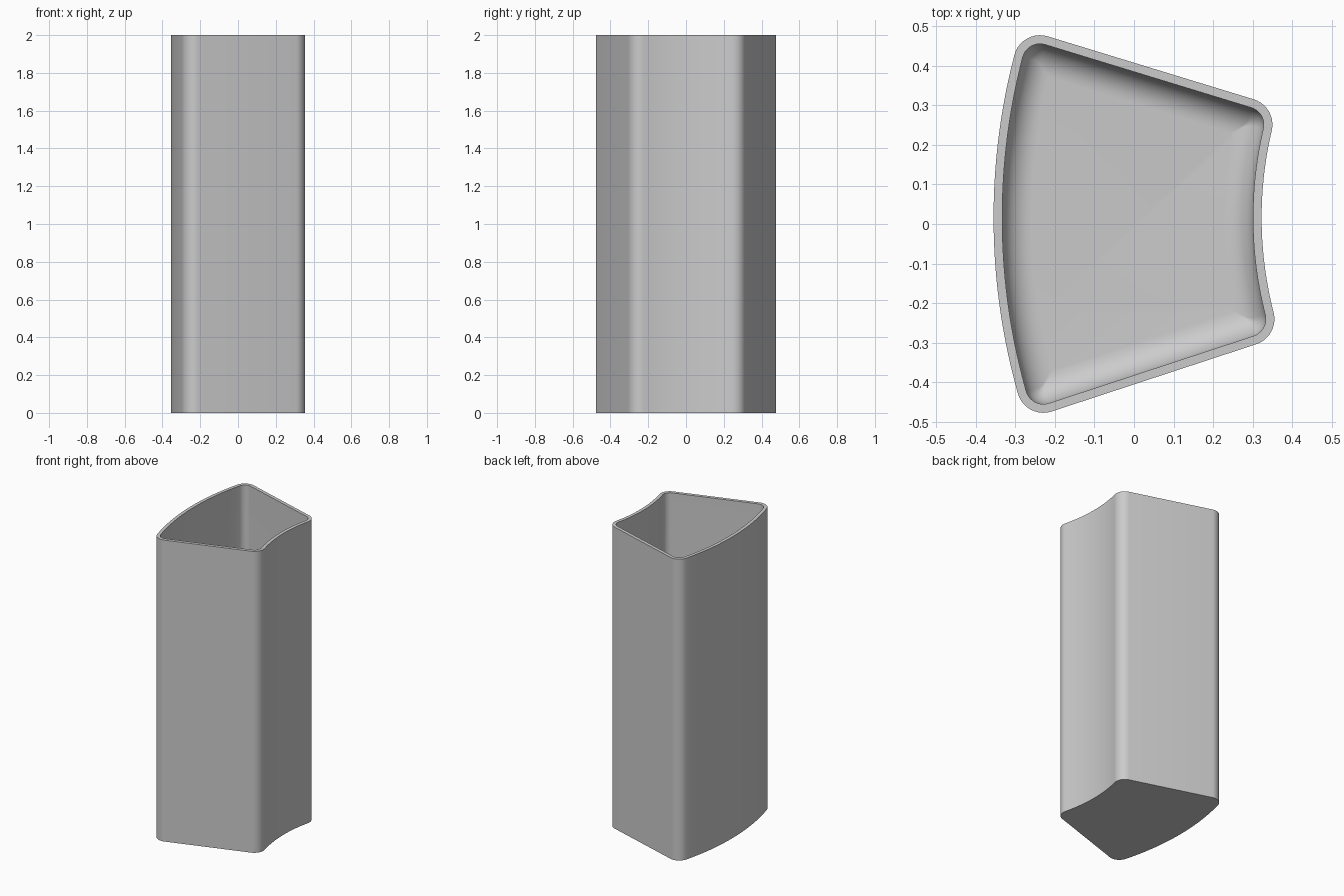
import bpy, bmesh, math
from mathutils import Vector

if "Cube" in bpy.data.objects:
    bpy.data.objects.remove(bpy.data.objects["Cube"])

HEIGHT, WALL, FLOOR = 2.0, 0.022, 0.022
R_OUT, R_IN = 1.635, 0.958          # radii of the two concentric arcs
HALF = math.radians(17.6)           # half angle of the sector
CORNER, FILLET = 0.067, 0.075
TURN = math.radians(0.6)


def sector(d):
    """Rounded ring-sector outline inset by d, same point count for any d."""
    r = max(CORNER - d, 0.003)
    ro, ri = R_OUT - d - r, R_IN + d + r
    ao = HALF - math.asin((d + r) / ro)
    ai = HALF - math.asin((d + r) / ri)
    pts = []

    def arc(cx, cy, rad, a0, a1, n):
        for i in range(n + 1):
            a = a0 + (a1 - a0) * i / n
            pts.append(Vector((cx + rad * math.cos(a), cy + rad * math.sin(a))))

    q = math.pi / 2
    arc(ro * math.cos(ao), -ro * math.sin(ao), r, -q - HALF, -ao, 10)
    arc(0, 0, ro + r, -ao * 0.92, ao * 0.92, 24)
    arc(ro * math.cos(ao), ro * math.sin(ao), r, ao, q + HALF, 10)
    arc(ri * math.cos(ai), ri * math.sin(ai), r, q + HALF, math.pi + ai, 10)
    arc(0, 0, ri - r, ai * 0.92, -ai * 0.92, 24)
    arc(ri * math.cos(ai), -ri * math.sin(ai), r, math.pi - ai, 3 * q - HALF, 10)
    # Arc centre lies on the +x side; turn slightly
    c, s = math.cos(math.pi + TURN), math.sin(math.pi + TURN)
    return [Vector((p.x * c - p.y * s, p.x * s + p.y * c)) for p in pts]


# Levels: outer wall, rim, inner wall, floor fillet
levels = [(0, 0), (0, HEIGHT), (WALL, HEIGHT)]
for i in range(9):
    a = math.pi / 2 * i / 8
    levels.append((WALL + FILLET * (1 - math.cos(a)),
                   FLOOR + FILLET * (1 - math.sin(a))))

outer = sector(0)
mx = (min(p.x for p in outer) + max(p.x for p in outer)) / 2
my = (min(p.y for p in outer) + max(p.y for p in outer)) / 2

bm = bmesh.new()
loops = [[bm.verts.new((p.x - mx, p.y - my, z)) for p in sector(d)]
         for d, z in levels]
for a, b in zip(loops, loops[1:]):
    n = len(a)
    for i in range(n):
        j = (i + 1) % n
        bm.faces.new((a[i], a[j], b[j], b[i]))
bm.faces.new(loops[0][::-1])        # underside
bm.faces.new(loops[-1])             # inside floor
bmesh.ops.recalc_face_normals(bm, faces=bm.faces)

mesh = bpy.data.meshes.new("container")
bm.to_mesh(mesh)
bm.free()
container = bpy.data.objects.new("container", mesh)
bpy.context.collection.objects.link(container)

grey = bpy.data.materials.new("grey")
grey.diffuse_color = (0.6, 0.6, 0.6, 1)
grey.use_nodes = True
grey.node_tree.nodes["Principled BSDF"].inputs["Base Color"].default_value = grey.diffuse_color
mesh.materials.append(grey)

bpy.context.view_layer.objects.active = container
container.select_set(True)
bpy.ops.object.shade_smooth_by_angle(angle=math.radians(35))
